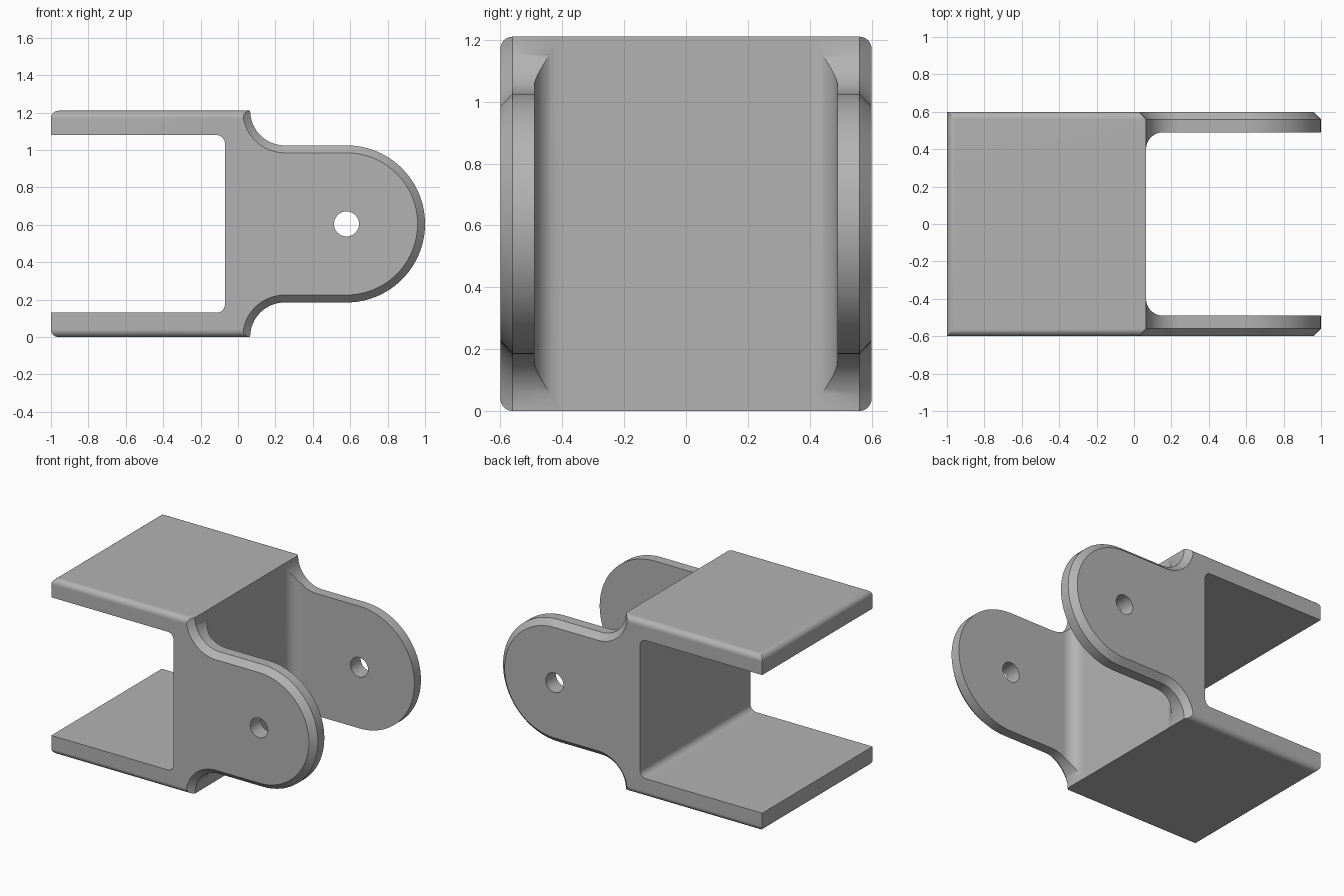
import bpy, bmesh, math

cube = bpy.data.objects.get("Cube")
if cube:
    bpy.data.objects.remove(cube, do_unlink=True)

HEIGHT, MID, HALF_W = 1.21, 0.605, 0.6
WEB_IN, WEB_OUT = -0.07, 0.065
EDGE = 0.04              # outer chamfer and edge rounding
EAR_X, EAR_R = 0.58, 0.42
NECK_R = 0.185           # concave arc from body to ear
FAR = 1.5                # overshoot for cutters

steel = bpy.data.materials.new("plain_grey")
steel.use_nodes = True
grey = (0.45, 0.45, 0.45, 1)
steel.diffuse_color = grey
steel.node_tree.nodes["Principled BSDF"].inputs["Base Color"].default_value = grey


def arc(cx, cy, r, a0, a1, n):
    angles = [math.radians(a0 + (a1 - a0) * i / n) for i in range(n + 1)]
    return [(cx + r * math.cos(a), cy + r * math.sin(a)) for a in angles]


def finish(name, bm):
    bmesh.ops.recalc_face_normals(bm, faces=bm.faces)
    mesh = bpy.data.meshes.new(name)
    bm.to_mesh(mesh)
    bm.free()
    mesh.materials.append(steel)
    obj = bpy.data.objects.new(name, mesh)
    bpy.context.collection.objects.link(obj)
    return obj


def loft(name, layers, place):
    """Join matching outlines, each given as (outline, depth), into a solid."""
    bm = bmesh.new()
    rings = [[bm.verts.new(place(u, v, d)) for u, v in pts] for pts, d in layers]
    n = len(rings[0])
    for a, b in zip(rings, rings[1:]):
        for i in range(n):
            j = (i + 1) % n
            bm.faces.new((a[i], a[j], b[j], b[i]))
    bm.faces.new(rings[0])
    bm.faces.new(rings[-1])
    return finish(name, bm)


def combine(target, tool, operation):
    mod = target.modifiers.new(operation.title(), "BOOLEAN")
    mod.operation, mod.solver, mod.object = operation, "EXACT", tool
    bpy.context.view_layer.objects.active = target
    bpy.ops.object.modifier_apply(modifier=mod.name)
    bpy.data.objects.remove(tool, do_unlink=True)


def side_plane(u, v, d):
    return (u, d, v)


def top_plane(u, v, d):
    return (u, v, d)


def side_outline(inset):
    """Side silhouette: tall body, concave necks and a round ear."""
    neck_x, neck_r = WEB_OUT + NECK_R, NECK_R + inset
    lower = [(-FAR, -FAR), (neck_x - neck_r, -FAR)]
    lower += arc(neck_x, 0, neck_r, 180, 90, 16)
    ear = arc(EAR_X, MID, EAR_R - inset, -90, 90, 48)
    upper = [(x, HEIGHT - z) for x, z in reversed(lower)]
    return lower + ear + upper


# Solid block with rounded long edges and rounded open end
bm = bmesh.new()
bmesh.ops.create_cube(bm, size=1)
for v in bm.verts:
    v.co = (-1 if v.co.x < 0 else 1.2, v.co.y * 2 * HALF_W, MID + v.co.z * HEIGHT)
rounded = []
for e in bm.edges:
    a, b = (v.co for v in e.verts)
    if abs(a.z - b.z) < 0.01 and not (a.x > 1 and b.x > 1):
        rounded.append(e)
bmesh.ops.bevel(bm, geom=rounded, offset=EDGE, segments=6, profile=0.5, affect="EDGES")
bracket = finish("clevis_bracket", bm)

# Trim to the chamfered ear silhouette
full, small = side_outline(0), side_outline(EDGE)
depths = [(small, -HALF_W), (full, EDGE - HALF_W), (full, HALF_W - EDGE), (small, HALF_W)]
combine(bracket, loft("ear_silhouette", depths, side_plane), "INTERSECT")

# Open channel between the upper and lower plates
r, low = 0.045, 0.13
channel = [(-FAR, low)] + arc(WEB_IN - r, low + r, r, -90, 0, 8)
channel += [(x, HEIGHT - z) for x, z in reversed(channel)]
combine(bracket, loft("channel", [(channel, -FAR), (channel, FAR)], side_plane), "DIFFERENCE")

# Slot between the two ears, with filleted roots
r, inner, root = 0.09, 0.49, WEB_OUT - 0.0005
slot = [(FAR, inner)] + arc(root + r, inner - r, r, 90, 180, 10)
slot += [(x, -y) for x, y in reversed(slot)]
combine(bracket, loft("slot", [(slot, -FAR), (slot, 2 * FAR)], top_plane), "DIFFERENCE")

# Pin hole through both ears
hole = arc(EAR_X, MID, 0.067, 0, 350, 35)
combine(bracket, loft("pin_hole", [(hole, -FAR), (hole, FAR)], side_plane), "DIFFERENCE")

# Smooth the fillets while keeping the flat faces crisp
bpy.ops.object.select_all(action="DESELECT")
bracket.select_set(True)
bpy.context.view_layer.objects.active = bracket
bpy.ops.object.shade_smooth_by_angle(angle=math.radians(30))
weighted = bracket.modifiers.new("Weighted Normals", "WEIGHTED_NORMAL")
weighted.keep_sharp = True
